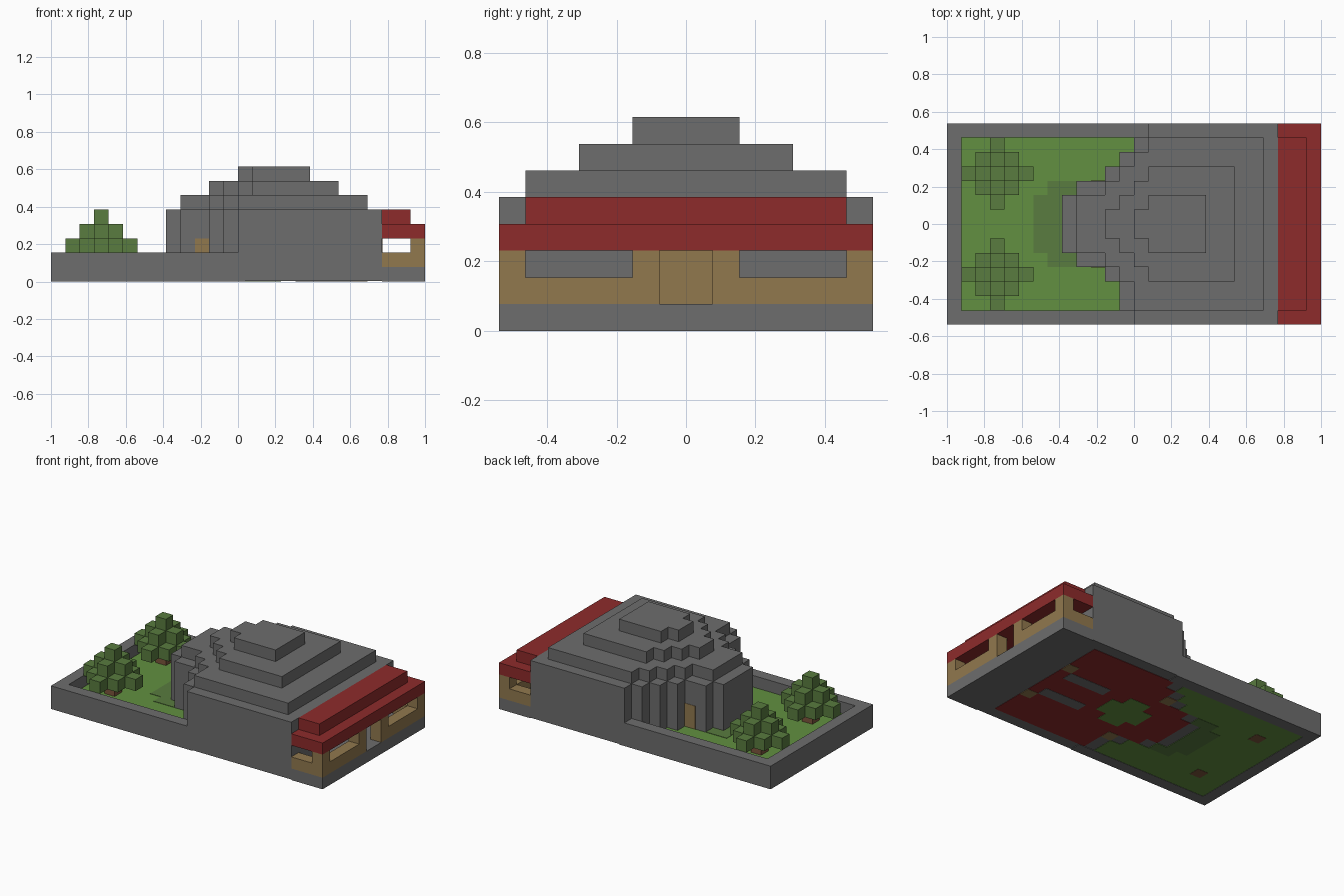
import bpy
import bmesh

if "Cube" in bpy.data.objects:
    bpy.data.objects.remove(bpy.data.objects["Cube"], do_unlink=True)

U = 2 / 26  # one block


def material(name, r, g, b):
    m = bpy.data.materials.new(name)
    m.use_nodes = True
    m.diffuse_color = (r, g, b, 1)
    bsdf = m.node_tree.nodes["Principled BSDF"]
    bsdf.inputs["Base Color"].default_value = (r, g, b, 1)
    bsdf.inputs["Roughness"].default_value = 0.9
    return m


STONE = material("grey stone", 0.153, 0.153, 0.153)
RED = material("dark red", 0.27, 0.024, 0.024)
WOOD = material("tan wood", 0.285, 0.19, 0.076)
GRASS = material("grass green", 0.122, 0.28, 0.052)
LEAF = material("leaf green", 0.1, 0.2, 0.05)
BARK = material("brown bark", 0.2, 0.09, 0.045)


def prism(name, rows, z0, z1, mat):
    """Extrude a stepped outline; each row is (y0, y1, x_left, x_right) in blocks."""
    pts = []
    for y0, y1, _, xr in rows:
        pts += [(xr, y0), (xr, y1)]
    for y0, y1, xl, _ in reversed(rows):
        pts += [(xl, y1), (xl, y0)]
    # drop doubled and collinear corners
    uniq = [p for i, p in enumerate(pts) if p != pts[i - 1]]
    outline = []
    for i, p in enumerate(uniq):
        a, b = uniq[i - 1], uniq[(i + 1) % len(uniq)]
        if (p[0] - a[0]) * (b[1] - p[1]) != (p[1] - a[1]) * (b[0] - p[0]):
            outline.append(p)
    bm = bmesh.new()
    base = bm.faces.new([bm.verts.new((x * U, y * U, z0 * U)) for x, y in outline])
    top = bmesh.ops.extrude_face_region(bm, geom=[base])["geom"]
    bmesh.ops.translate(bm, vec=(0, 0, (z1 - z0) * U),
                        verts=[v for v in top if isinstance(v, bmesh.types.BMVert)])
    bmesh.ops.recalc_face_normals(bm, faces=bm.faces)
    mesh = bpy.data.meshes.new(name)
    bm.to_mesh(mesh)
    bm.free()
    mesh.materials.append(mat)
    obj = bpy.data.objects.new(name, mesh)
    bpy.context.collection.objects.link(obj)
    return obj


def box(name, x0, x1, y0, y1, z0, z1, mat):
    return prism(name, [(y0, y1, x0, x1)], z0, z1, mat)


# Left edge of each stepped house tier, as (y0, y1, x)
wall_edge = [(-7, -6, 0), (-6, -4, -1), (-4, -3, -2), (-3, -2, -4), (-2, 2, -5),
             (2, 3, -4), (3, 4, -2), (4, 5, -1), (5, 6, 0), (6, 7, 1)]
tier_2 = [(-6, -4, 0), (-4, -3, -1), (-3, -2, -2), (-2, 2, -4),
          (2, 3, -2), (3, 4, -1), (4, 5, 0), (5, 6, 1)]
tier_3 = [(-4, -3, 1), (-3, -2, 0), (-2, -1, -1), (-1, 1, -2),
          (1, 2, -1), (2, 3, 0), (3, 4, 1)]
tier_4 = [(-2, -1, 1), (-1, 1, 0), (1, 2, 1)]


def tier(name, edge, right, z0, z1):
    prism(name, [(a, b, x, right) for a, b, x in edge], z0, z1, STONE)


# Ground slab and garden wall
box("ground_slab", -13, 13, -7, 7, 0.05, 0.95, STONE)
box("garden_wall_end", -13, -12, -7, 7, 0, 2, STONE)
box("garden_wall_front", -12, 0.5, -7, -6, 0, 2, STONE)
box("garden_wall_back", -12, 1.5, 6, 7, 0, 2, STONE)

# Lawn wraps around the stepped house wall
prism("lawn", [(a, b, -12, x) for a, b, x in wall_edge[1:-1]], 0.02, 1, GRASS)
prism("worn_grass", [(-3, -2, -6, -4), (-2, 2, -7, -5), (2, 3, -6, -4)],
      0, 1.03, LEAF)

# House
tier("house_wall", wall_edge, 10, 0.5, 5)
tier("roof_tier_lower", tier_2, 9, 5, 6)
tier("roof_tier_middle", tier_3, 7, 6, 7)
tier("roof_tier_top", tier_4, 5, 7, 8)

# Indoor floor, showing on the underside
carpet = [(a, b, x + 1, 9) for a, b, x in wall_edge[1:-1]]
prism("carpet", carpet, 0.02, 0.5, RED)
prism("indoor_garden", [(-2, -1, 0, 2), (-1, 1, -1, 3), (1, 2, 0, 2)], 0, 0.5, GRASS)
for name, s in (("front", -1), ("back", 1)):
    y0, y1 = sorted((s, 2 * s))
    box("inner_wall_" + name, 4, 8, y0, y1, 0, 0.5, STONE)
    y0, y1 = sorted((2 * s, 3 * s))
    box("inner_post_east_" + name, 8, 9, y0, y1, 0, 0.5, WOOD)
    y0, y1 = sorted((3 * s, 4 * s))
    box("inner_post_west_" + name, -1, 0, y0, y1, 0, 0.5, WOOD)
    # Side doors to the garden
    y0, y1 = sorted((2.5 * s, 3.03 * s))
    box("garden_door_" + name, -3, -2, y0, y1, 1, 3, WOOD)

# Porch with railings, posts and roof
box("porch_floor", 10, 13, -7, 7, 0, 1, STONE)
box("porch_door", 9.5, 10.03, -1, 1, 1, 3, WOOD)
for name, s in (("front", -1), ("back", 1)):
    y0, y1 = sorted((6 * s, 7 * s))
    box("porch_side_rail_" + name, 10, 13, y0, y1, 1, 2, WOOD)
    box("porch_corner_post_" + name, 12, 13, y0, y1, 2, 3, WOOD)
    y0, y1 = sorted((s, 6 * s))
    box("porch_end_rail_" + name, 12, 13, y0, y1, 1, 2, WOOD)
    y0, y1 = sorted((s, 2 * s))
    box("porch_door_post_" + name, 12, 13, y0, y1, 2, 3, WOOD)
box("porch_roof_lower", 10, 13, -7, 7, 3, 4, RED)
box("porch_roof_upper", 10, 12, -6, 6, 4, 5, RED)

# Two block trees
for name, y in (("front", -4), ("back", 3)):
    x = -10
    box("tree_trunk_" + name, x, x + 1, y, y + 1, 0, 2, BARK)
    prism("tree_leaves_low_" + name,
          [(y - 2, y - 1, x, x + 1), (y - 1, y, x - 1, x + 2), (y, y + 1, x - 2, x + 3),
           (y + 1, y + 2, x - 1, x + 2), (y + 2, y + 3, x, x + 1)], 2, 3, LEAF)
    prism("tree_leaves_middle_" + name,
          [(y - 1, y, x, x + 1), (y, y + 1, x - 1, x + 2), (y + 1, y + 2, x, x + 1)],
          3, 4, LEAF)
    box("tree_leaves_top_" + name, x, x + 1, y, y + 1, 4, 5, LEAF)
